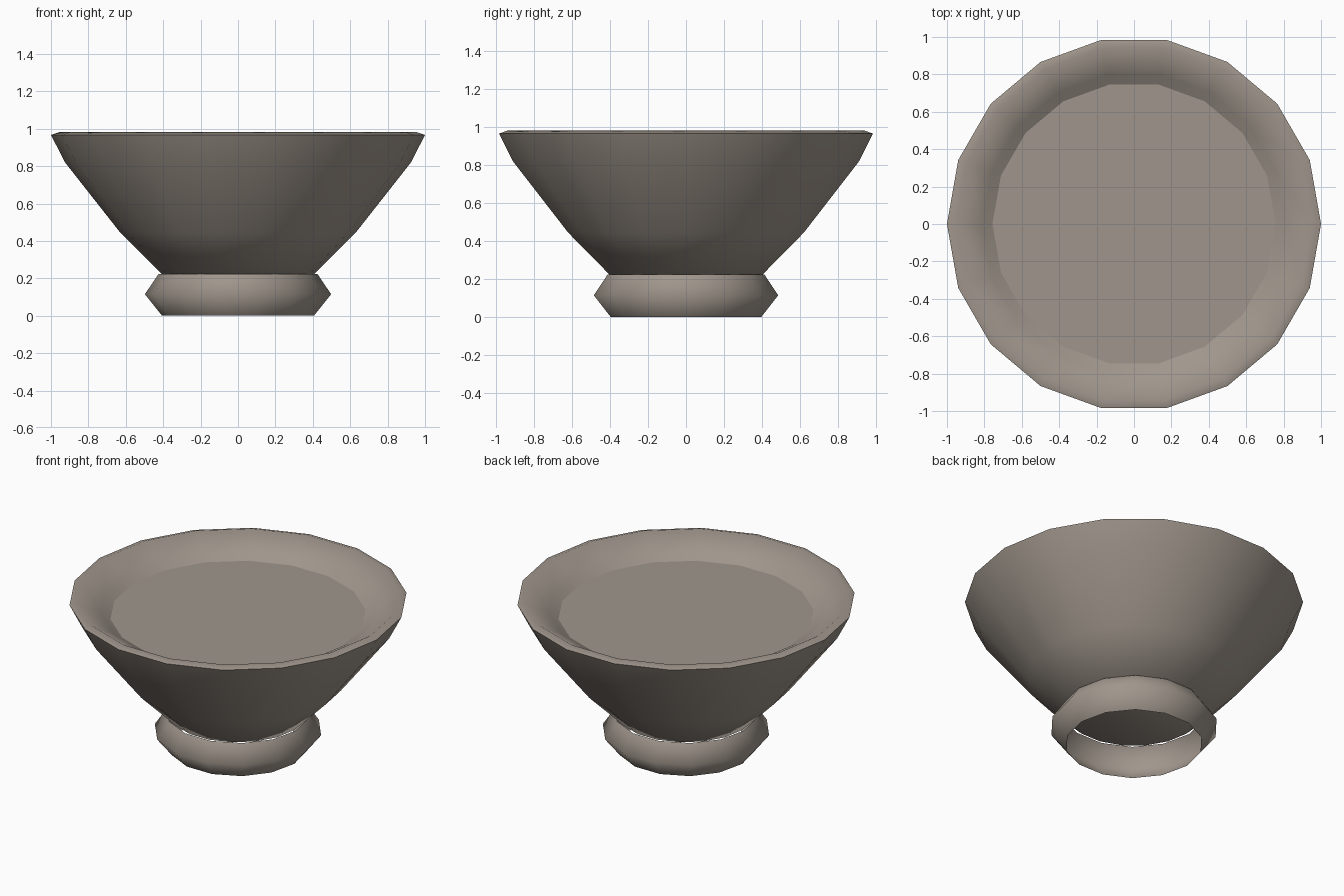
import bpy, bmesh
from math import cos, sin, tau, radians

if "Cube" in bpy.data.objects:
    bpy.data.objects.remove(bpy.data.objects["Cube"], do_unlink=True)

clay = bpy.data.materials.new("warm_grey_clay")
clay.use_nodes = True
colour = (0.35, 0.305, 0.262, 1)
clay.diffuse_color = colour
clay.node_tree.nodes["Principled BSDF"].inputs["Base Color"].default_value = colour


def lathe(name, profile, sides, cap_start=False, cap_end=False, angle=40):
    """Spin a (radius, height) profile around z."""
    bm = bmesh.new()
    rings = [[bm.verts.new((r * cos(tau * i / sides), r * sin(tau * i / sides), z))
              for i in range(sides)] for r, z in profile]
    for low, high in zip(rings, rings[1:]):
        for i in range(sides):
            j = (i + 1) % sides
            bm.faces.new((low[i], low[j], high[j], high[i]))
    if cap_start:
        bm.faces.new(rings[0][::-1])
    if cap_end:
        bm.faces.new(rings[-1])
    mesh = bpy.data.meshes.new(name)
    bm.to_mesh(mesh)
    bm.free()
    mesh.materials.append(clay)
    obj = bpy.data.objects.new(name, mesh)
    bpy.context.collection.objects.link(obj)
    bpy.ops.object.select_all(action="DESELECT")
    obj.select_set(True)
    bpy.context.view_layer.objects.active = obj
    bpy.ops.object.shade_smooth_by_angle(angle=radians(angle))
    return obj


# Bowl with closed base, flared wall, rolled rim and sloping inner lip
lathe("bowl", [(0.405, 0.22), (0.63, 0.445), (0.925, 0.82), (1.0, 0.967),
               (0.955, 0.982), (0.815, 0.9)], 18, cap_start=True, angle=60)

# Inner step down to the filling
lathe("inner_step", [(0.815, 0.9), (0.757, 0.865)], 18)

# Flat filling surface
lathe("filling", [(0.757, 0.865)], 18, cap_end=True)

# Open ring foot that bulges at mid height
lathe("foot_ring", [(0.406, 0), (0.498, 0.115), (0.424, 0.224)], 14, angle=89)
